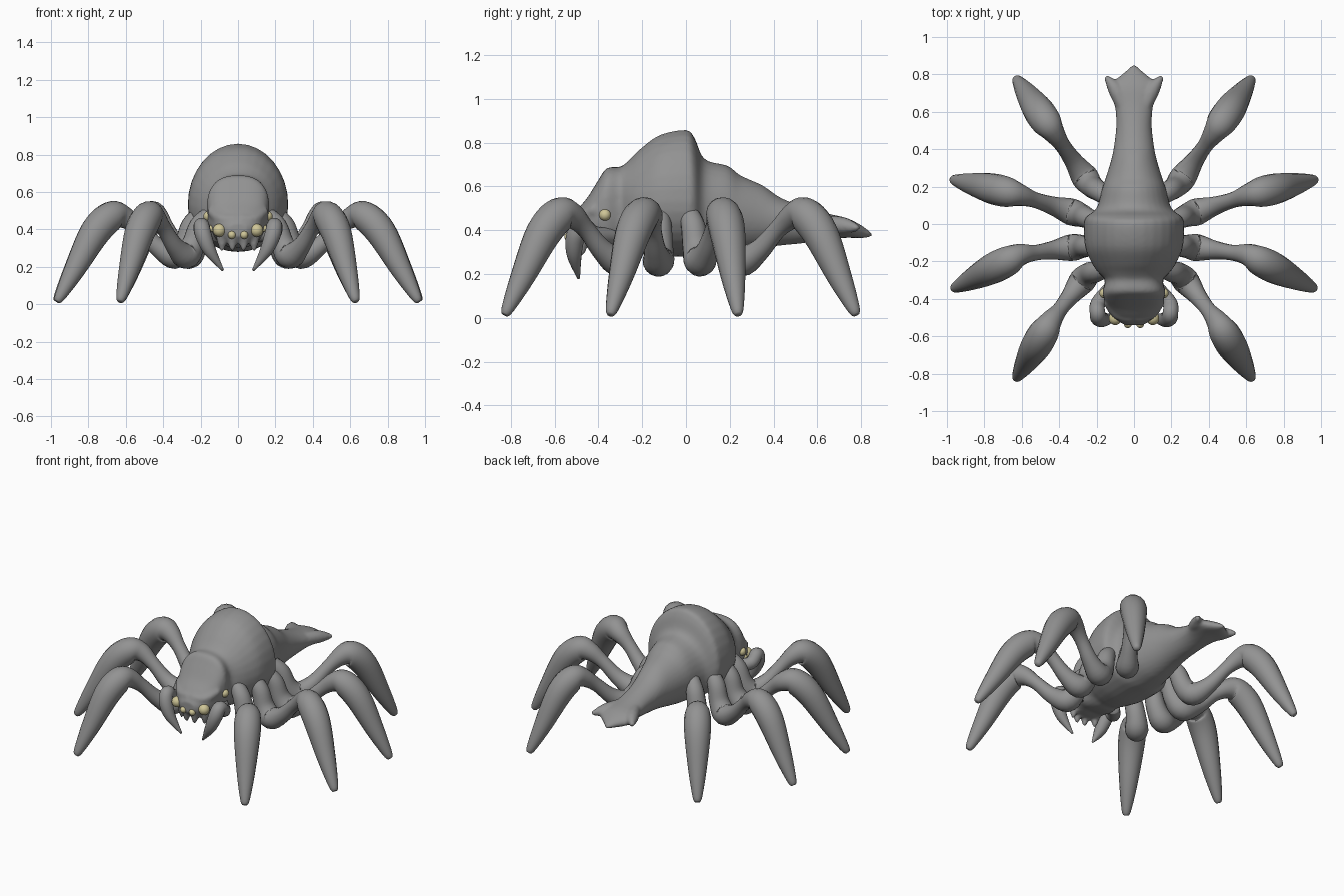
import bpy, bmesh
from math import cos, sin, pi, copysign
from mathutils import Vector

cube = bpy.data.objects.get("Cube")
if cube:
    bpy.data.objects.remove(cube)


def material(name, color):
    m = bpy.data.materials.new(name)
    m.use_nodes = True
    m.diffuse_color = color
    m.node_tree.nodes["Principled BSDF"].inputs["Base Color"].default_value = color
    return m


GREY = material("grey shell", (0.29, 0.29, 0.29, 1))
YELLOW = material("pale yellow eye", (0.62, 0.56, 0.31, 1))


def smooth_points(points, steps=5):
    """Catmull-Rom interpolation of tuples of any length."""
    p = [points[0]] + list(points) + [points[-1]]
    out = []
    for i in range(1, len(p) - 2):
        for s in range(steps):
            t = s / steps
            out.append([0.5 * (2 * b + (c - a) * t + (2 * a - 5 * b + 4 * c - d) * t * t
                               + (3 * b - a - 3 * c + d) * t ** 3)
                        for a, b, c, d in zip(*p[i - 1:i + 3])])
    return out + [list(points[-1])]


def loft(bm, rings):
    rows = [[bm.verts.new(co) for co in ring] for ring in rings]
    n = len(rows[0])
    for a, b in zip(rows, rows[1:]):
        for i in range(n):
            j = (i + 1) % n
            bm.faces.new((a[i], a[j], b[j], b[i]))
    bm.faces.new(rows[0][::-1])
    bm.faces.new(rows[-1])


def tube(bm, points, sides=16):
    """Round limb through (x, y, z, radius) points."""
    path = smooth_points(points)
    co = [Vector(p[:3]) for p in path]
    side = None
    rings = []
    for i, p in enumerate(path):
        d = (co[min(i + 1, len(co) - 1)] - co[max(i - 1, 0)]).normalized()
        if side is None:
            side = d.orthogonal()
        side = (side - d * side.dot(d)).normalized()
        up = d.cross(side)
        r = max(p[3], 0.003)
        rings.append([co[i] + r * (cos(a) * side + sin(a) * up)
                      for a in (2 * pi * k / sides for k in range(sides))])
    loft(bm, rings)


def finish(name, bm, mat):
    bmesh.ops.recalc_face_normals(bm, faces=bm.faces)
    mesh = bpy.data.meshes.new(name)
    bm.to_mesh(mesh)
    bm.free()
    mesh.materials.append(mat)
    mesh.polygons.foreach_set("use_smooth", [True] * len(mesh.polygons))
    ob = bpy.data.objects.new(name, mesh)
    bpy.context.collection.objects.link(ob)
    return ob


def section(y, w, bottom, mid, top, square):
    ring = []
    for k in range(32):
        c, s = cos(2 * pi * k / 32), sin(2 * pi * k / 32)
        c, s = (copysign(abs(v) ** square, v) for v in (c, s))
        ring.append((w * c, y, mid + s * (top - mid if s > 0 else mid - bottom)))
    return ring


# Head, humped shell and tail: y, half width, bottom, widest height, top, squareness
BODY = [
    (-.54, .05, .36, .40, .43, .9), (-.50, .11, .33, .42, .49, .85),
    (-.45, .14, .32, .46, .55, .8), (-.40, .16, .32, .49, .63, .75),
    (-.36, .168, .31, .50, .685, .75), (-.30, .155, .30, .51, .69, .8),
    (-.26, .19, .30, .52, .72, .95), (-.21, .225, .29, .52, .77, 1),
    (-.12, .262, .28, .53, .835, 1), (0, .268, .28, .53, .858, 1),
    (.04, .255, .28, .53, .82, 1), (.085, .20, .28, .50, .725, 1),
    (.19, .17, .29, .49, .695, 1), (.25, .15, .30, .48, .65, 1),
    (.35, .12, .32, .46, .605, 1), (.43, .105, .33, .45, .55, 1),
    (.53, .095, .34, .43, .51, 1), (.63, .102, .355, .42, .48, 1),
    (.72, .125, .365, .41, .46, 1), (.77, .10, .365, .40, .44, 1),
    (.82, .04, .365, .39, .41, 1), (.85, .01, .37, .38, .385, 1),
]
bm = bmesh.new()
loft(bm, [section(*row) for row in smooth_points(BODY, 4)])
for sx in (1, -1):
    # Tail prongs, brow ridge and jaw teeth
    tube(bm, [(sx * .05, .62, .43, .04), (sx * .10, .72, .42, .04), (sx * .152, .79, .41, .012)])
    tube(bm, [(sx * .01, -.50, .45, .03), (sx * .09, -.48, .455, .03), (sx * .145, -.41, .50, .025)])
    for x, y in ((.03, -.50), (.085, -.47)):
        tube(bm, [(sx * x, y, .37, .035), (sx * x, y - .005, .31, .02), (sx * x, y - .01, .28, .005)])
body = finish("body", bm, GREY)
remesh = body.modifiers.new("blend", "REMESH")
remesh.mode = "VOXEL"
remesh.voxel_size = 0.011
remesh.use_smooth_shade = True
relax = body.modifiers.new("relax", "SMOOTH")
relax.iterations = 4

# Legs: hip, low bend, knee and tip in plan
LEGS = {
    "front": ((.15, -.24), (.25, -.27), (.445, -.52), (.635, -.835)),
    "front_middle": ((.20, -.12), (.29, -.12), (.61, -.165), (.975, -.35)),
    "rear_middle": ((.20, .01), (.29, .05), (.61, .155), (.98, .24)),
    "rear": ((.14, .14), (.235, .21), (.43, .49), (.635, .785)),
}
THIGH = [(.15, .26, .072), (.45, .31, .05), (.75, .405, .042)]
SHIN = [(0, .465, .06), (.18, .47, .08), (.42, .385, .081), (.72, .185, .056),
        (.93, .045, .03), (.98, .015, .016)]


def leg_points(hip, low, knee, tip, sx):
    def between(a, b, t, z, r):
        return (sx * (a[0] + (b[0] - a[0]) * t), a[1] + (b[1] - a[1]) * t, z, r)
    pts = [between(hip, low, 0, .48, .045), between(hip, low, .55, .42, .055),
           between(hip, low, .9, .32, .062)]
    pts += [between(low, knee, *row) for row in THIGH]
    return pts + [between(knee, tip, *row) for row in SHIN]


PALP = [(.12, -.34, .37, .04), (.19, -.42, .38, .04), (.195, -.475, .42, .042),
        (.185, -.505, .37, .044), (.15, -.51, .285, .034), (.08, -.49, .18, .006)]
EYES = {"large_eye": (.10, -.505, .395, .035), "small_eye": (.033, -.535, .37, .021),
        "lower_side_eye": (.14, -.425, .405, .018), "upper_side_eye": (.158, -.37, .47, .027)}

for sx, label in ((1, "left"), (-1, "right")):
    for name, plan in LEGS.items():
        bm = bmesh.new()
        tube(bm, leg_points(*plan, sx))
        finish(f"{label}_{name}_leg", bm, GREY)
    # Fang arm beside the jaw
    bm = bmesh.new()
    tube(bm, [(sx * x, y, z, r) for x, y, z, r in PALP])
    finish(f"{label}_fang", bm, GREY)
    for name, (x, y, z, r) in EYES.items():
        bm = bmesh.new()
        bmesh.ops.create_uvsphere(bm, u_segments=20, v_segments=12, radius=r)
        bmesh.ops.translate(bm, verts=bm.verts, vec=(sx * x, y, z))
        finish(f"{label}_{name}", bm, YELLOW)
